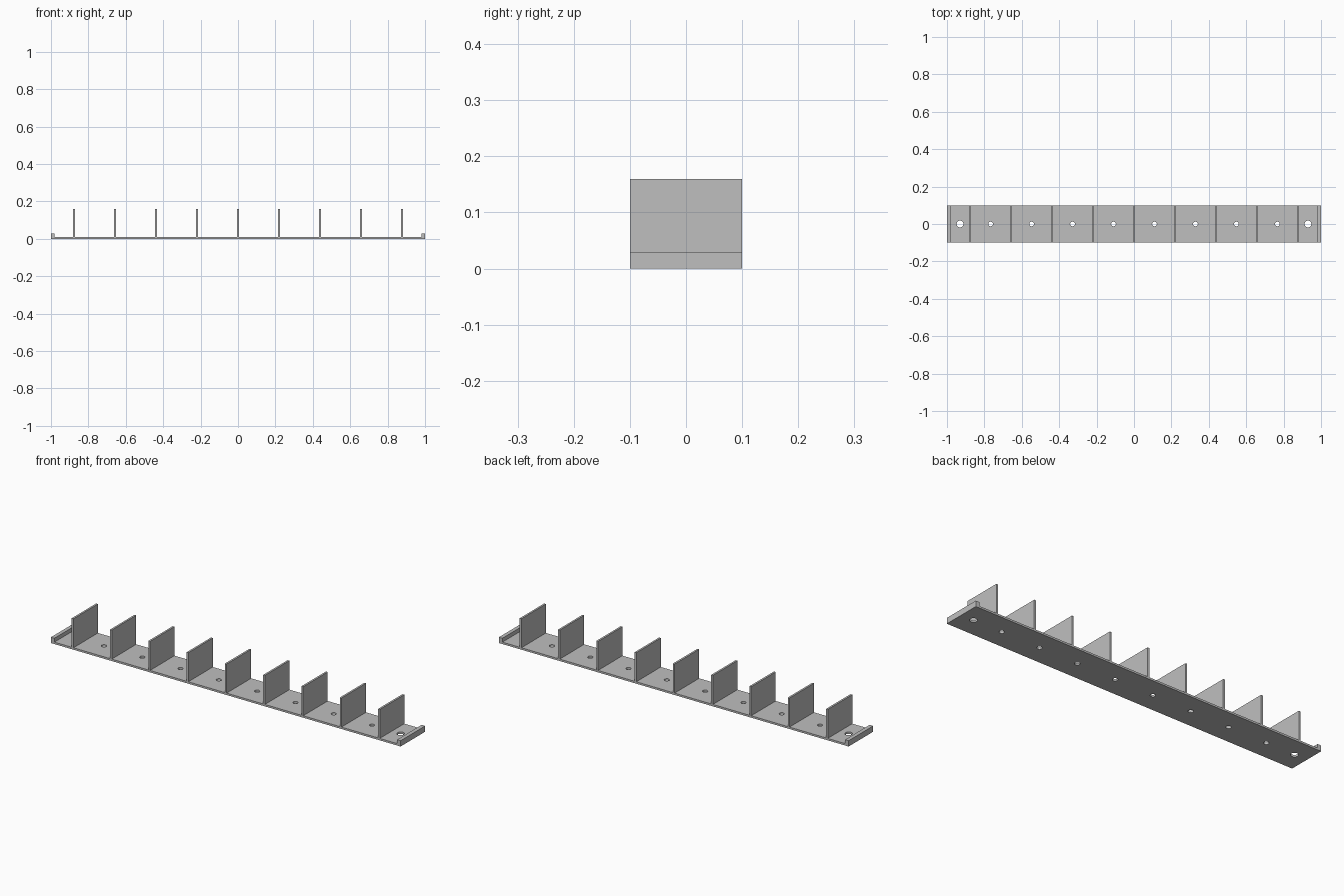
import bpy
import bmesh
from mathutils import Matrix, Vector

if "Cube" in bpy.data.objects:
    bpy.data.objects.remove(bpy.data.objects["Cube"], do_unlink=True)

DEPTH, BASE_H = 0.2, 0.01
LIP_W, LIP_H = 0.02, 0.03
WALL_W, WALL_TOP = 0.01, 0.16
PITCH, WALLS = 0.219, 9
SLOT_R, END_R, END_X = 0.0125, 0.018, 0.93

# Single plain grey
grey = bpy.data.materials.new("plain grey")
grey.use_nodes = True
colour = (0.52, 0.52, 0.52, 1)
grey.diffuse_color = colour
grey.node_tree.nodes["Principled BSDF"].inputs["Base Color"].default_value = colour


def make_object(name, bm):
    mesh = bpy.data.meshes.new(name)
    bm.to_mesh(mesh)
    bm.free()
    mesh.materials.append(grey)
    obj = bpy.data.objects.new(name, mesh)
    bpy.context.collection.objects.link(obj)
    return obj


def box(name, x, width, bottom, top):
    bm = bmesh.new()
    place = Matrix.Translation((x, 0, (bottom + top) / 2))
    size = Matrix.Diagonal(Vector((width, DEPTH, top - bottom, 1)))
    bmesh.ops.create_cube(bm, size=1, matrix=place @ size)
    return make_object(name, bm)


# Base strip
base = box("base_strip", 0, 2, 0, BASE_H)

# Screw holes: one centred in each bay, a larger one at each end
holes = [((i - (WALLS - 2) / 2) * PITCH, SLOT_R) for i in range(WALLS - 1)]
holes += [(-END_X, END_R), (END_X, END_R)]
bm = bmesh.new()
for x, radius in holes:
    bmesh.ops.create_cone(bm, cap_ends=True, segments=32, radius1=radius,
                          radius2=radius, depth=0.1,
                          matrix=Matrix.Translation((x, 0, 0)))
cutter = make_object("hole_cutter", bm)
cutter.hide_render = True

cut = base.modifiers.new("holes", "BOOLEAN")
cut.operation = "DIFFERENCE"
cut.solver = "EXACT"
cut.object = cutter
bpy.context.view_layer.objects.active = base
base.select_set(True)
bpy.ops.object.modifier_apply(modifier=cut.name)
bpy.data.objects.remove(cutter, do_unlink=True)
bpy.ops.object.shade_smooth_by_angle()

# Raised end lips
for side, name in ((-1, "right_end_lip"), (1, "left_end_lip")):
    box(name, side * (1 - LIP_W / 2), LIP_W, BASE_H, LIP_H)

# Evenly spaced dividers
for i in range(WALLS):
    box(f"divider_{i + 1}", (i - WALLS // 2) * PITCH, WALL_W, BASE_H, WALL_TOP)
